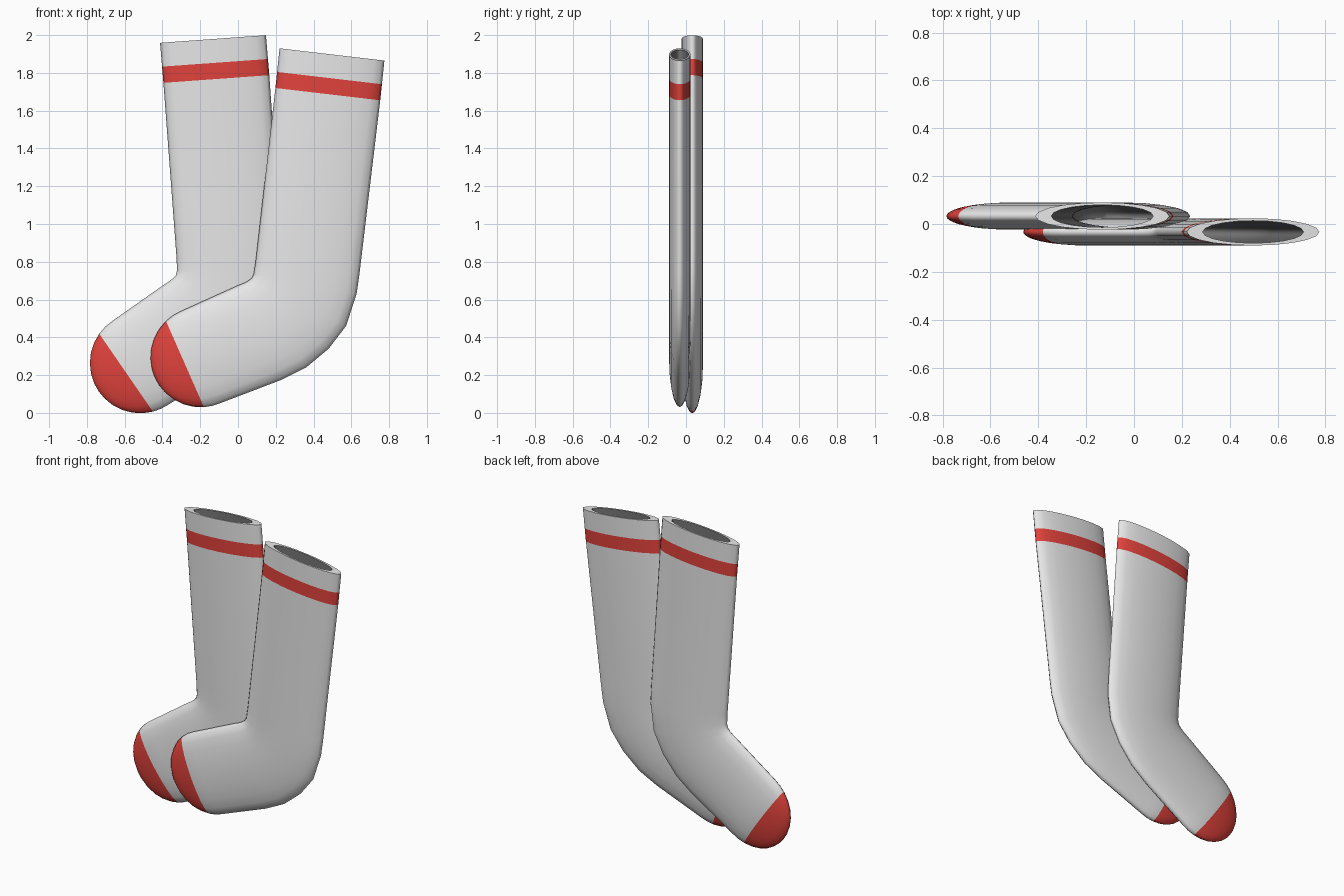
import bpy, bmesh, math
from mathutils import Vector

cube = bpy.data.objects.get("Cube")
if cube:
    bpy.data.objects.remove(cube, do_unlink=True)


def material(name, rgb):
    m = bpy.data.materials.new(name)
    m.use_nodes = True
    m.diffuse_color = (*rgb, 1)
    bsdf = next(n for n in m.node_tree.nodes if n.type == "BSDF_PRINCIPLED")
    bsdf.inputs["Base Color"].default_value = (*rgb, 1)
    bsdf.inputs["Roughness"].default_value = 0.8
    return m


WHITE, RED, DARK = range(3)
MATERIALS = [material("white_knit", (0.8, 0.8, 0.8)),
             material("red_knit", (0.75, 0.055, 0.045)),
             material("dark_inside", (0.18, 0.18, 0.18))]

SIDES = 20
THICK = 0.057
ANKLE = Vector((0.08, 0.72))

# Cross-sections from cuff to foot: shin edge (x, z), calf edge (x, z)
SECTIONS = [
    ((0.22, 1.93), (0.775, 1.865)),
    ((0.207, 1.805), (0.762, 1.74)),
    ((0.198, 1.72), (0.753, 1.655)),
    ((0.093, 0.80), (0.643, 0.735)),
    ((0.083, 0.735), (0.628, 0.63)),
    ((0.072, 0.713), (0.572, 0.46)),
    ((0.055, 0.70), (0.48, 0.34)),
    ((0.03, 0.687), (0.36, 0.24)),
    ((0.0, 0.675), (0.23, 0.175)),
]
STRIPE = 1            # the band between sections 1 and 2 is the stripe

# Round toe
TOE_CENTRE, TOE_RADIUS = Vector((-0.198, 0.295)), 0.265
TOE_OUT = Vector((-0.915, -0.403)).normalized()
TOE_UP = Vector((TOE_OUT.y, -TOE_OUT.x))
TOE_ANGLES = (0, 10, 20, 32, 44, 56, 68, 80)
TOE_SEAM = 20


def ring(bm, mid, half, thick):
    """Flattened elliptical loop whose long axis lies in the xz plane."""
    loop = []
    for i in range(SIDES):
        a = math.tau * i / SIDES
        p = mid + half * math.cos(a) - ANKLE
        loop.append(bm.verts.new((p.x, thick * math.sin(a), p.y)))
    return loop


def bridge(bm, a, b, mat):
    for i in range(SIDES):
        j = (i + 1) % SIDES
        bm.faces.new((a[i], a[j], b[j], b[i])).material_index = mat


def section_ring(bm, section, width=1.0, depth=1.0):
    shin, calf = map(Vector, section)
    return ring(bm, (shin + calf) / 2, (shin - calf) / 2 * width, THICK * depth)


def make_sock(name):
    bm = bmesh.new()
    # Leg, heel and foot
    outer = [section_ring(bm, s) for s in SECTIONS]
    mats = [RED if i == STRIPE else WHITE for i in range(len(SECTIONS) - 1)]
    # Toe
    for deg in TOE_ANGLES:
        t = math.radians(deg)
        outer.append(ring(bm, TOE_CENTRE + TOE_OUT * TOE_RADIUS * math.sin(t),
                          TOE_UP * TOE_RADIUS * math.cos(t), THICK * math.cos(t)))
        mats.append(RED if deg > TOE_SEAM else WHITE)
    for a, b, m in zip(outer, outer[1:], mats):
        bridge(bm, a, b, m)
    tip = TOE_CENTRE + TOE_OUT * TOE_RADIUS - ANKLE
    pole = bm.verts.new((tip.x, 0, tip.y))
    for i in range(SIDES):
        f = bm.faces.new((outer[-1][i], outer[-1][(i + 1) % SIDES], pole))
        f.material_index = RED
    # Cuff rim and hollow inside
    inner = [section_ring(bm, s, 0.76, 0.82) for s in SECTIONS]
    bridge(bm, outer[0], inner[0], WHITE)
    for a, b in zip(inner, inner[1:]):
        bridge(bm, a, b, DARK)
    bm.faces.new(inner[-1]).material_index = DARK

    bmesh.ops.recalc_face_normals(bm, faces=bm.faces[:])
    for f in bm.faces:
        f.smooth = True
    # Crisp edges around the cuff rim
    for loop in (outer[0], inner[0]):
        for i in range(SIDES):
            bm.edges.get((loop[i], loop[(i + 1) % SIDES])).smooth = False
    mesh = bpy.data.meshes.new(name)
    bm.to_mesh(mesh)
    bm.free()
    for m in MATERIALS:
        mesh.materials.append(m)
    obj = bpy.data.objects.new(name, mesh)
    bpy.context.scene.collection.objects.link(obj)
    return obj


front = make_sock("front_sock")
front.location = (ANKLE.x, -0.033, ANKLE.y)

back = make_sock("back_sock")
back.location = (-0.323, 0.033, 0.737)
back.rotation_euler.y = -math.radians(10.8)
back.scale = (1.006, 1, 1.006)
